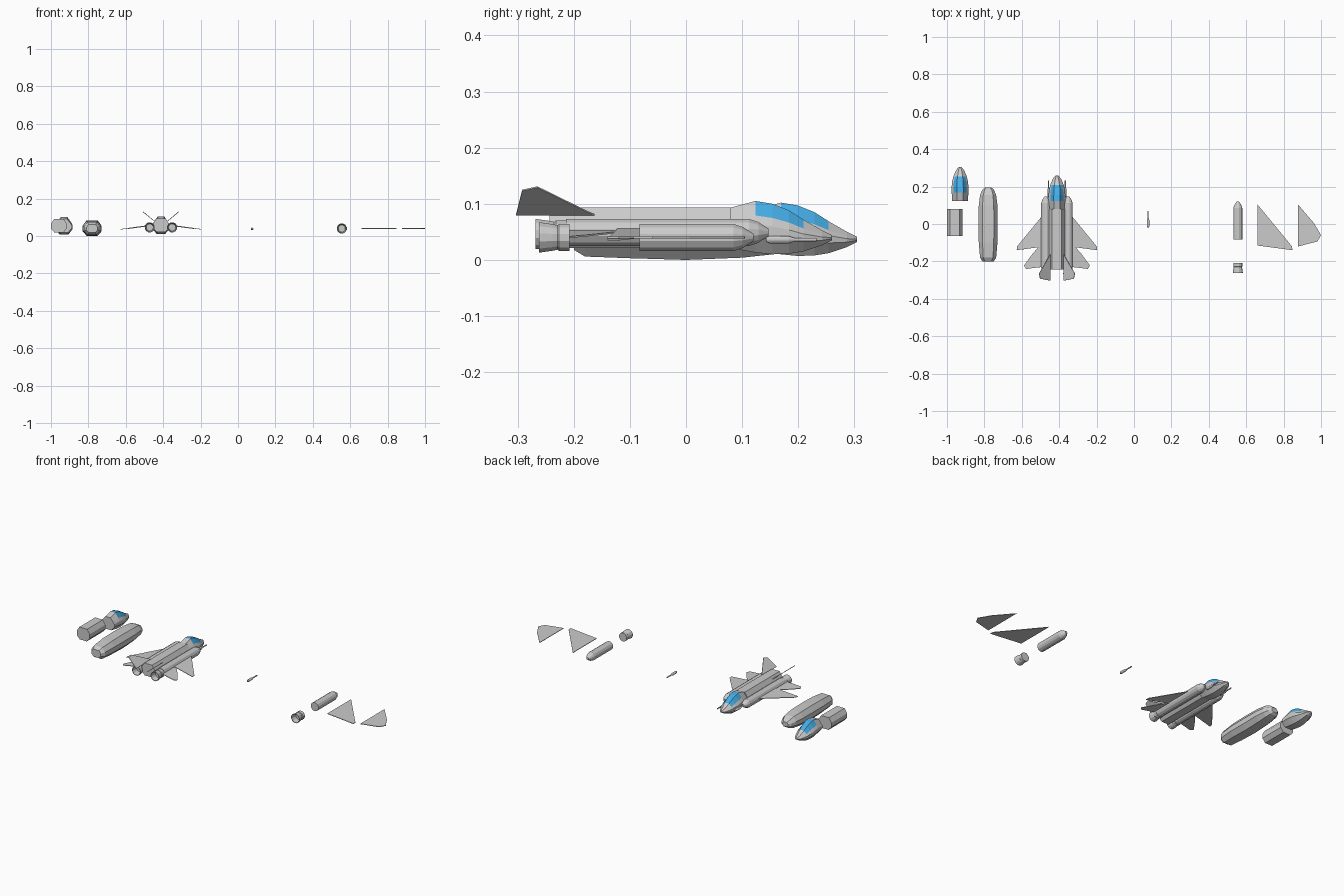
import bpy, bmesh, math

if "Cube" in bpy.data.objects:
    bpy.data.objects.remove(bpy.data.objects["Cube"])

blue = bpy.data.materials.new("glass_blue")
blue.diffuse_color = (0.06, 0.42, 0.8, 1)
blue.use_nodes = True
blue.node_tree.nodes["Principled BSDF"].inputs["Base Color"].default_value = blue.diffuse_color
hull = bpy.data.materials.new("hull_grey")
hull.diffuse_color = (0.6, 0.6, 0.6, 1)
hull.use_nodes = True
hull.node_tree.nodes["Principled BSDF"].inputs["Base Color"].default_value = hull.diffuse_color

# unit cross-sections: u in -1..1 across, v in 0..1 up
ROUND = [(math.cos(a), 0.5 + 0.5 * math.sin(a)) for a in [math.tau * (i + 0.5) / 12 for i in range(12)]]
OCT = [(1, .3), (1, .65), (.6, 1), (-.6, 1), (-1, .65), (-1, .3), (-.55, 0), (.55, 0)]
CABIN = [(1, .32), (1, .55), (.78, .72), (.38, 1), (-.38, 1), (-.78, .72), (-1, .55), (-1, .32), (-.5, 0), (.5, 0)]


def loft(name, section, stations, x=0, y=0, z=0, glass=None):
    """Skin a section through stations of (y, half width, z low, z high)."""
    bm = bmesh.new()
    rings = [[bm.verts.new((x + u * w, y + sy, z + lo + v * (hi - lo))) for u, v in section]
             for sy, w, lo, hi in stations]
    n = len(section)
    for k in range(len(rings) - 1):
        a, b = rings[k], rings[k + 1]
        for i in range(n):
            j = (i + 1) % n
            f = bm.faces.new((a[i], a[j], b[j], b[i]))
            if glass and k in glass[0] and i in glass[1]:
                f.material_index = 1
    bm.faces.new(rings[0])
    bm.faces.new(rings[-1])
    bmesh.ops.recalc_face_normals(bm, faces=bm.faces)
    me = bpy.data.meshes.new(name)
    bm.to_mesh(me)
    bm.free()
    ob = bpy.data.objects.new(name, me)
    bpy.context.collection.objects.link(ob)
    if glass:
        me.materials.append(hull)
        me.materials.append(blue)
    return ob


def lathe(name, profile, x, y, z):
    """Twelve-sided round body along y from (y, radius) pairs."""
    return loft(name, ROUND, [(py, r, -r, r) for py, r in profile], x, y, z)


def plate(name, pts):
    """Thin flat panel such as a wing or a fin."""
    me = bpy.data.meshes.new(name)
    me.from_pydata(pts, [], [list(range(len(pts)))])
    ob = bpy.data.objects.new(name, me)
    bpy.context.collection.objects.link(ob)
    m = ob.modifiers.new("thickness", 'SOLIDIFY')
    m.thickness, m.offset = 0.003, 0


def cockpit(name, x, y, z):
    loft(name, CABIN, [(0, .042, .018, .090), (.045, .045, .010, .102), (.075, .045, .007, .097),
                       (.105, .042, .008, .085), (.130, .036, .012, .069),
                       (.163, .022, .023, .050), (.181, .007, .032, .041)],
         x, y, z, glass=((1, 2, 3), (2, 3, 4)))


def nozzle(name, x, y, z):
    lathe(name, [(0, .025), (-.018, .025), (-.021, .0225), (-.030, .0245), (-.050, .0275), (-.054, .0275),
                 (-.054, .0245), (-.022, .019)], x, y, z)


def pod(name, x, y, z, length):
    lathe(name, [(0, .025), (length - .035, .025), (length - .018, .019), (length, .007)], x, y, z)


def gun(name, x, y, z):
    lathe(name, [(0, .004), (.006, .007), (.040, .007), (.050, .0035), (.090, .0035)], x, y, z)


WING = [(0, .105), (.185, -.12), (.187, -.14), (0, -.115)]
TAIL = [(0, .104), (.085, .005), (.123, -.06), (.103, -.094), (0, -.12)]

# spare parts laid out in a row
cockpit("spare_cockpit", -.93, .124, 0)
loft("spare_hull_section", OCT, [(-.065, .042, .018, .090), (.081, .042, .018, .090)], x=-.958)
loft("spare_cargo_tank", OCT, [(-.200, .030, .018, .062), (-.180, .043, .006, .074), (-.10, .050, .003, .081),
                               (0, .051, 0, .083), (.10, .050, .004, .081), (.155, .043, .010, .076),
                               (.182, .032, .018, .066), (.195, .018, .028, .054)], x=-.78)
gun("spare_gun", .075, -.02, .038)
pod("spare_engine_pod", .555, -.083, .040, .203)
nozzle("spare_nozzle", .555, -.208, .040)
plate("spare_wing", [(.66 + x, y, .040) for x, y in WING])
plate("spare_tail_wing", [(.877 + x, y, .040) for x, y in TAIL])

# assembled ship
SX = -.412
cockpit("ship_cockpit", SX, .079, .003)
loft("ship_hull", OCT, [(-.243, .042, .021, .093), (.080, .042, .021, .093)], x=SX)

# mirrored ship parts
for side, s in (("left", -1), ("right", 1)):
    pod(side + "_engine_pod", SX + s * .060, -.214, .049, .361)
    nozzle(side + "_nozzle", SX + s * .060, -.214, .046)
    gun(side + "_gun", SX + s * .045, .143, .036)
    plate(side + "_wing", [(SX + s * (.028 + x), y, .062 - .14 * x) for x, y in WING])
    plate(side + "_tail_wing", [(SX + s * x, y, .062 - .13 * x) for x, y in
                                ((.040, -.055), (.135, -.165), (.176, -.222), (.165, -.240), (.040, -.225))])
    plate(side + "_fin", [(SX + s * x, y, z) for x, y, z in
                          ((.036, -.163, .080), (.096, -.265, .130), (.090, -.292, .124), (.036, -.303, .080))])
